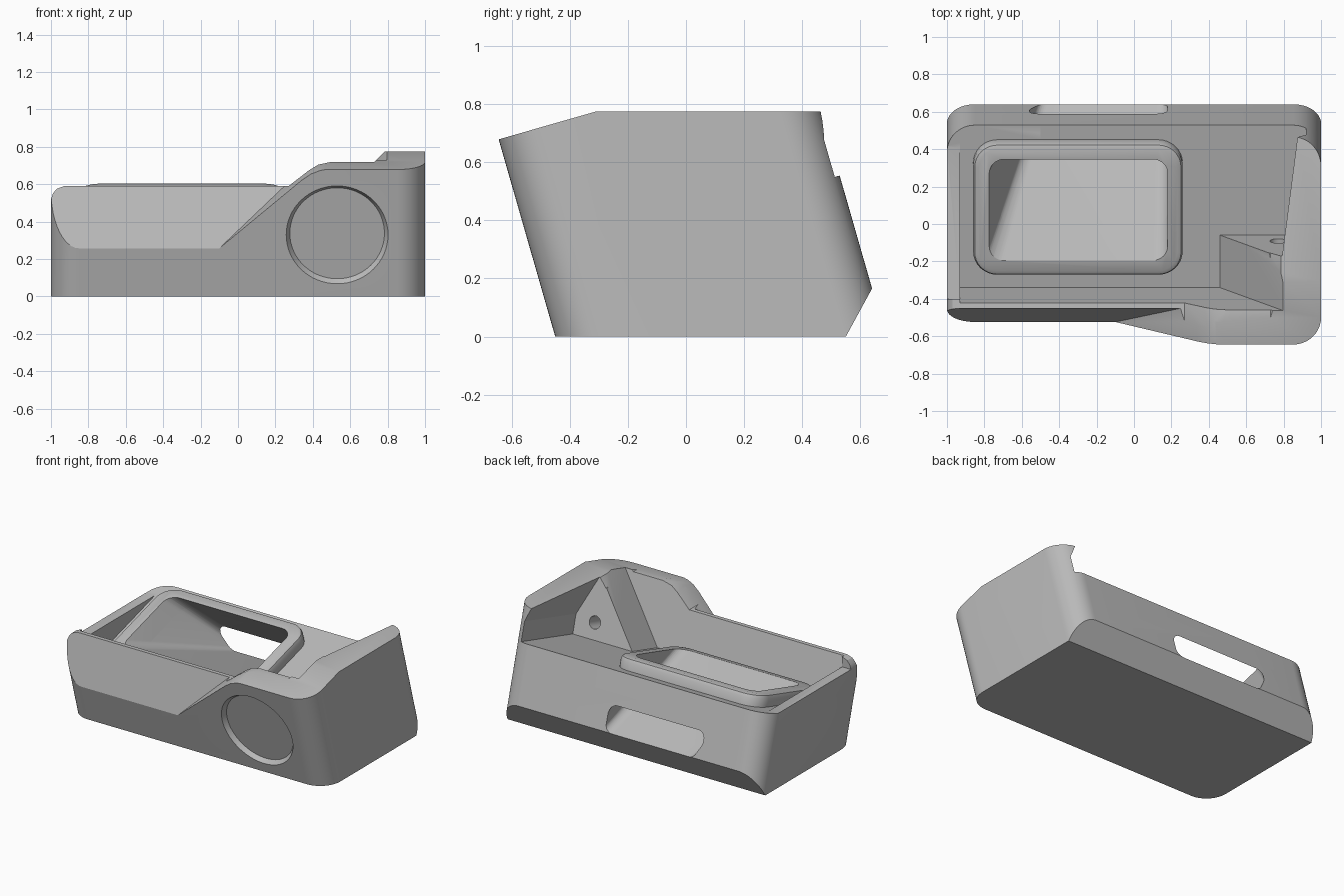
import bpy, bmesh, math
from mathutils import Vector

cube = bpy.data.objects.get("Cube")
if cube:
    bpy.data.objects.remove(cube)

grey = bpy.data.materials.new("plain grey")
grey.use_nodes = True
COLOUR = (0.5, 0.5, 0.5, 1)
grey.diffuse_color = COLOUR
grey.node_tree.nodes["Principled BSDF"].inputs["Base Color"].default_value = COLOUR

# The housing leans forward: local (x, u, v) axes are tilted about x
C, S = math.cos(math.radians(16)), math.sin(math.radians(16))
FRONT, BACK, TOP, DECK = -0.4325, 0.661, 0.83, 0.387
INNER = -0.243      # inside face of the front wall


def lean(x, u, v):
    return Vector((x, C * u - S * v, S * u + C * v))


def finish(bm, name):
    bmesh.ops.recalc_face_normals(bm, faces=bm.faces)
    mesh = bpy.data.meshes.new(name)
    bm.to_mesh(mesh)
    bm.free()
    mesh.materials.append(grey)
    obj = bpy.data.objects.new(name, mesh)
    bpy.context.collection.objects.link(obj)
    return obj


def loft(name, *loops):
    """Skin equal-length loops and cap both ends."""
    bm = bmesh.new()
    rings = [[bm.verts.new(p) for p in loop] for loop in loops]
    for a, b in zip(rings, rings[1:]):
        for i in range(len(a)):
            j = (i + 1) % len(a)
            bm.faces.new((a[i], a[j], b[j], b[i]))
    bm.faces.new(rings[0])
    bm.faces.new(rings[-1])
    return finish(bm, name)


def hull(name, points):
    bm = bmesh.new()
    for p in points:
        bm.verts.new(p)
    result = bmesh.ops.convex_hull(bm, input=bm.verts)
    loose = {e for e in result["geom_interior"] if isinstance(e, bmesh.types.BMVert)}
    bmesh.ops.delete(bm, geom=list(loose), context="VERTS")
    return finish(bm, name)


def rounded(x0, x1, y0, y1, r, n=8):
    """Rounded rectangle as 2D points."""
    pts = []
    centres = ((x1 - r, y1 - r), (x0 + r, y1 - r), (x0 + r, y0 + r), (x1 - r, y0 + r))
    for k, (cx, cy) in enumerate(centres):
        for i in range(n + 1):
            a = math.pi / 2 * (k + i / n)
            pts.append((cx + r * math.cos(a), cy + r * math.sin(a)))
    return pts


def block(name, x0, u0, v0, v1, end0, end1):
    """Leaning block whose +x end slants from end0 to end1."""
    return hull(name, [lean(x, u, v) for u in (u0, 1.0)
                       for v, e in ((v0, end0), (v1, end1)) for x in (x0, e)])


def combine(target, tool, operation="DIFFERENCE"):
    tool.hide_render = True
    mod = target.modifiers.new("combine", "BOOLEAN")
    mod.operation, mod.solver, mod.object = operation, "EXACT", tool
    dg = bpy.context.evaluated_depsgraph_get()
    mesh = bpy.data.meshes.new_from_object(target.evaluated_get(dg))
    target.modifiers.clear()
    target.data = mesh
    bpy.data.objects.remove(tool)


# Main housing: leaning rounded box
outline = rounded(-1, 1, FRONT, BACK, 0.15, 12)
body = loft("housing", *[[lean(x, u, v) for x, u in outline] for v in (-0.35, TOP)])

# Flat base and the sloped lower back edge
base = [(-2, 0), (0.55, 0), (1, 0.825), (2, 0.825), (2, -1), (-2, -1)]
combine(body, loft("base_cut", *[[(x, y, z) for y, z in base] for x in (-2, 2)]))

# Level trims along the upper outline
trim = [(-1.3, 0.52), (-1, 0.52), (-0.99, 0.55), (-0.97, 0.575), (-0.93, 0.59),
        (0.27, 0.59), (0.38, 0.675), (0.43, 0.705), (0.5, 0.72), (0.73, 0.72),
        (0.785, 0.775), (1.3, 0.775), (1.3, 1.4), (-1.3, 1.4)]
combine(body, loft("top_trim", *[[(x, y, z) for x, z in trim] for y in (-2, 2)]))

# Slanted front panel with the diagonal shoulder
panel = [(-1.3, 0.392), (-0.1, 0.392), (0.34, 0.77), (0.39, 0.805), (0.44, 0.825),
         (0.5, 0.835), (0.5, 1.2), (-1.3, 1.2)]
combine(body, loft("front_panel_cut", [lean(x, -1.2, v) for x, v in panel],
                   [lean(x, FRONT + 0.54 * (v - 0.392), v) for x, v in panel]))

# Recessed deck, leaving the ramp block and the overhanging side wall
combine(body, block("deck_cut", -0.93, INNER, DECK, 1.1, 0.46, 1.0))
combine(body, block("side_cut_low", -0.5, 0.049, DECK, 0.521, 0.92, 0.92))
combine(body, block("side_cut_high", -0.5, 0.049, 0.52, 1.1, 0.92, 0.647))

# Level lip on the narrow end, fading into the deck
lip = [(-0.4, 0.52)] + [(y, (DECK + S * y) / C) for y in (0.41, 0.8)] + [(0.8, 1.3), (-0.4, 1.3)]
combine(body, loft("lip_cut", *[[(x, y, z) for y, z in lip] for x in (-1.3, -0.929)]))


# Round recess on the front and pin hole in the ramp block
def disc(x, v, r, u, n=64):
    return [lean(x + r * math.cos(2 * math.pi * i / n), u,
                 v + r * math.sin(2 * math.pi * i / n)) for i in range(n)]


combine(body, loft("front_recess", disc(0.53, 0.467, 0.285, FRONT - 0.02),
                   disc(0.53, 0.467, 0.253, FRONT + 0.03)))
combine(body, loft("pin_hole", disc(0.77, 0.5, 0.043, -0.1, 32), disc(0.77, 0.5, 0.043, 0.1, 32)))

# Raised collar with a softened upper edge
steps = [(0, 0.36), (0, 0.44), (0.009, 0.461), (0.03, 0.47)]
collar = loft("collar", *[[lean(x, u, v) for x, u in
                           rounded(-0.86 + d, 0.26 - d, -0.156 + d, 0.58 - d, 0.13 - d)]
                          for d, v in steps])
combine(body, collar, "UNION")

# Funnel from the collar opening to the slot in the back
mouth = [lean(x, u, 0.48) for x, u in rounded(-0.78, 0.18, -0.083, 0.489, 0.08)]
slot = [lean(x, 0.72, v) for x, v in rounded(-0.5, 0.18, -0.06, 0.06, 0.055)]
combine(body, hull("funnel", mouth + slot))

# Smooth curves, crisp edges
bpy.ops.object.select_all(action="DESELECT")
body.select_set(True)
bpy.context.view_layer.objects.active = body
bpy.ops.object.shade_smooth_by_angle(angle=math.radians(25))
